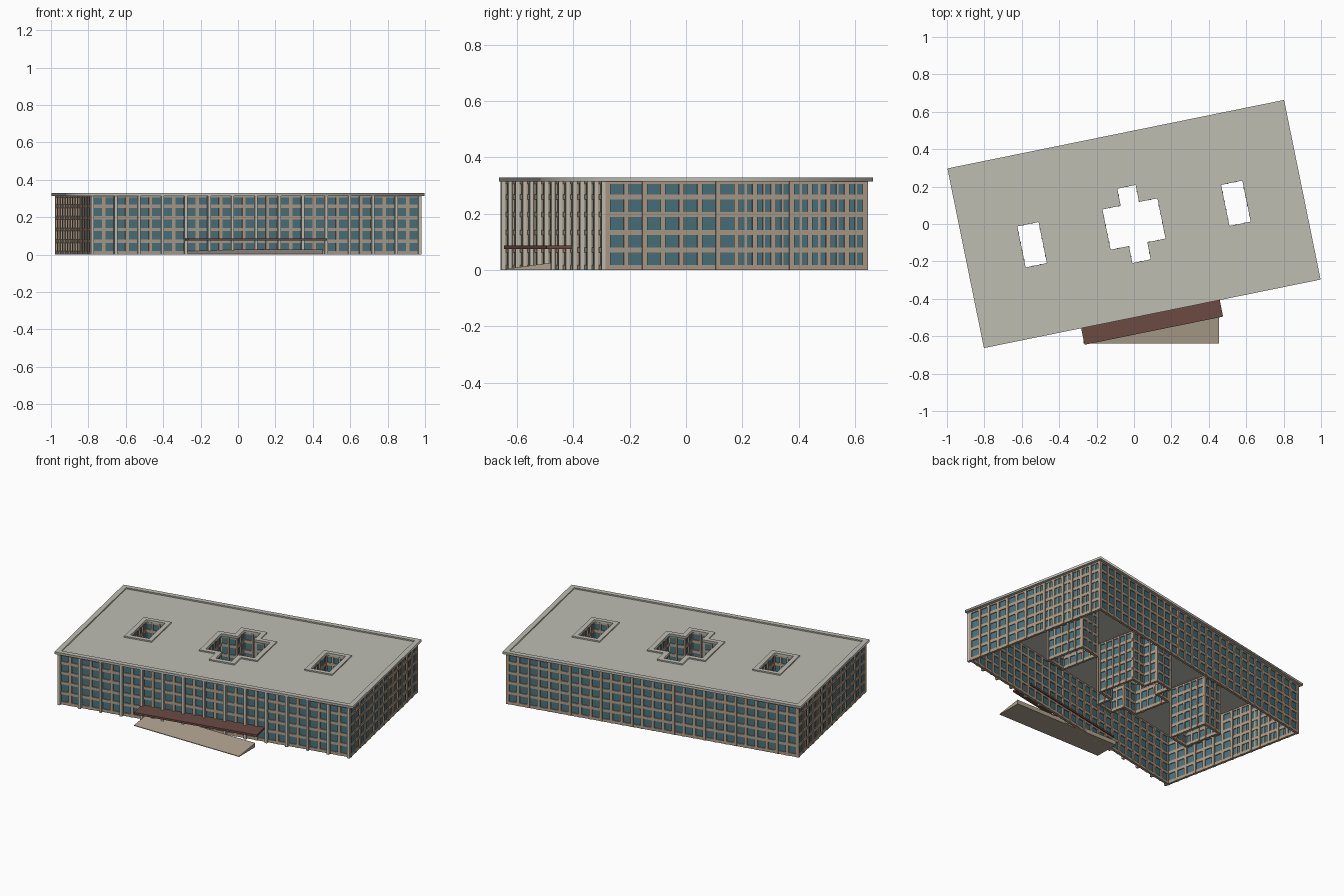
import bpy, bmesh, math
from mathutils import Matrix, Vector

if "Cube" in bpy.data.objects:
    bpy.data.objects.remove(bpy.data.objects["Cube"])

ANG = math.radians(11.5)      # the building is turned in plan
HL, HW = 0.9185, 0.49         # roof half length / half width
WL, WW = 0.893, 0.466         # wall centre lines
TOP = 0.315


def material(name, rgb):
    m = bpy.data.materials.new(name)
    m.diffuse_color = (*rgb, 1)
    m.use_nodes = True
    m.node_tree.nodes["Principled BSDF"].inputs["Base Color"].default_value = m.diffuse_color
    return m


ROOF = material("pale_roof", (0.52, 0.51, 0.45))
FIN = material("light_concrete", (0.55, 0.52, 0.45))
FRAME = material("tan_stone", (0.42, 0.33, 0.24))
GLASS = material("teal_glass", (0.065, 0.17, 0.205))
CANOPY = material("dark_red_brown", (0.15, 0.07, 0.055))
RAMP = material("ramp_stone", (0.42, 0.35, 0.27))


def link(name, mesh, mat, turned=True):
    mesh.materials.clear()
    mesh.materials.append(mat)
    ob = bpy.data.objects.new(name, mesh)
    bpy.context.collection.objects.link(ob)
    if turned:
        ob.rotation_euler.z = ANG
    return ob


def finish(name, bm, mat, turned=True):
    bmesh.ops.recalc_face_normals(bm, faces=bm.faces)
    me = bpy.data.meshes.new(name)
    bm.to_mesh(me)
    bm.free()
    return link(name, me, mat, turned)


def box(bm, frame, x0, x1, y0, y1, z0, z1):
    m = frame @ Matrix.Translation(((x0 + x1) / 2, (y0 + y1) / 2, (z0 + z1) / 2))
    bmesh.ops.create_cube(bm, size=1, matrix=m @ Matrix.Diagonal((x1 - x0, y1 - y0, z1 - z0, 1)))


def plate(name, loops, z0, z1, mat):
    """Flat slab from an outline and its holes."""
    cu = bpy.data.curves.new(name, 'CURVE')
    cu.dimensions, cu.fill_mode, cu.extrude = '2D', 'BOTH', (z1 - z0) / 2
    for loop in loops:
        sp = cu.splines.new('POLY')
        sp.points.add(len(loop) - 1)
        for p, (x, y) in zip(sp.points, loop):
            p.co = (x, y, 0, 1)
        sp.use_cyclic_u = True
    tmp = bpy.data.objects.new(name + "_curve", cu)
    bpy.context.collection.objects.link(tmp)
    dg = bpy.context.evaluated_depsgraph_get()
    me = bpy.data.meshes.new_from_object(tmp.evaluated_get(dg))
    bpy.data.objects.remove(tmp)
    me.transform(Matrix.Translation((0, 0, (z0 + z1) / 2)))
    return link(name, me, mat)


def rect(a, b, cx=0):
    return [(cx - a, -b), (cx + a, -b), (cx + a, b), (cx - a, b)]


def cross(g=0):
    a, b, c, d = 0.05 + g, 0.15 + g, 0.11 + g, 0.203 + g
    q = [(b, c), (a, c), (a, d)]
    return (q + [(-x, y) for x, y in reversed(q)] + [(-x, -y) for x, y in q]
            + [(x, -y) for x, y in reversed(q)])


def court(cx, g=0):
    return rect(0.058 + g, 0.112 + g, cx)


def facade(name, loop, bay):
    """Glass walls with floor bands and piers showing on both sides."""
    glass, bands, piers = bmesh.new(), bmesh.new(), bmesh.new()
    for i, p in enumerate(loop):
        p, q = Vector(p), Vector(loop[(i + 1) % len(loop)])
        d = q - p
        n = max(1, round(d.length / bay))
        fr = Matrix.Translation((p.x, p.y, 0)) @ Matrix.Rotation(math.atan2(d.y, d.x), 4, 'Z')
        box(glass, fr, 0, d.length, -0.002, 0.002, 0.001, TOP - 0.001)
        for k in range(5):
            z = k * 0.0625
            box(bands, fr, 0, d.length, -0.007, 0.007, z, z + 0.018)
        box(bands, fr, 0, d.length, -0.007, 0.007, TOP - 0.01, TOP)
        w = 0.009 if bay > 0.055 else 0.006
        for k in range(n):
            x = d.length * k / n
            box(piers, fr, x - w, x + w, -0.0095, 0.0095, 0, TOP)
    finish(name + "_glass", glass, GLASS)
    finish(name + "_floor_bands", bands, FRAME)
    finish(name + "_piers", piers, FRAME)


# outer walls and courtyard walls
facade("outer_wall", rect(WL, WW), 0.0645)
facade("cross_court", cross(0.008), 0.05)
facade("left_court", court(-0.556, 0.008), 0.05)
facade("right_court", court(0.556, 0.008), 0.05)

# slim mullions in the rear half of the end walls
bm = bmesh.new()
for s in (-1, 1):
    for k in range(7):
        y = (k + 0.5) * WW / 7
        box(bm, Matrix(), s * WL - 0.006, s * WL + 0.006, y - 0.004, y + 0.004, 0, TOP)
finish("end_wall_mullions", bm, FRAME)

# tall fins on the front
bm = bmesh.new()
for k in range(15):
    x = -WL + 2 * WL * k / 14
    box(bm, Matrix(), x - 0.0075, x + 0.0075, -0.489, -0.468, 0, TOP)
finish("front_fins", bm, FIN)

# roof slab with raised rims
plate("roof_slab", [rect(HL - 0.01, HW - 0.01), cross(0.01), court(-0.556, 0.01), court(0.556, 0.01)],
      0.3145, 0.32, ROOF)
plate("roof_edge_rim", [rect(HL, HW), rect(HL - 0.03, HW - 0.03)], 0.314, 0.328, ROOF)
plate("cross_court_rim", [cross(0.029), cross()], 0.314, 0.328, ROOF)
plate("left_court_rim", [court(-0.556, 0.027), court(-0.556)], 0.314, 0.328, ROOF)
plate("right_court_rim", [court(0.556, 0.027), court(0.556)], 0.314, 0.328, ROOF)

# entrance canopy, running through the wall
bm = bmesh.new()
box(bm, Matrix(), -0.388, 0.368, -0.58, -0.452, 0.075, 0.087)
finish("entrance_canopy", bm, CANOPY)

# entrance ramp: a wedge square to the grid
bm = bmesh.new()
prof = [(-0.64, 0), (-0.48, 0), (-0.48, 0.026), (-0.64, 0.004)]
face = bm.faces.new([bm.verts.new((-0.27, y, z)) for y, z in prof])
ext = bmesh.ops.extrude_face_region(bm, geom=[face])
bmesh.ops.translate(bm, vec=(0.725, 0, 0), verts=[v for v in ext["geom"] if isinstance(v, bmesh.types.BMVert)])
finish("entrance_ramp", bm, RAMP, turned=False)
